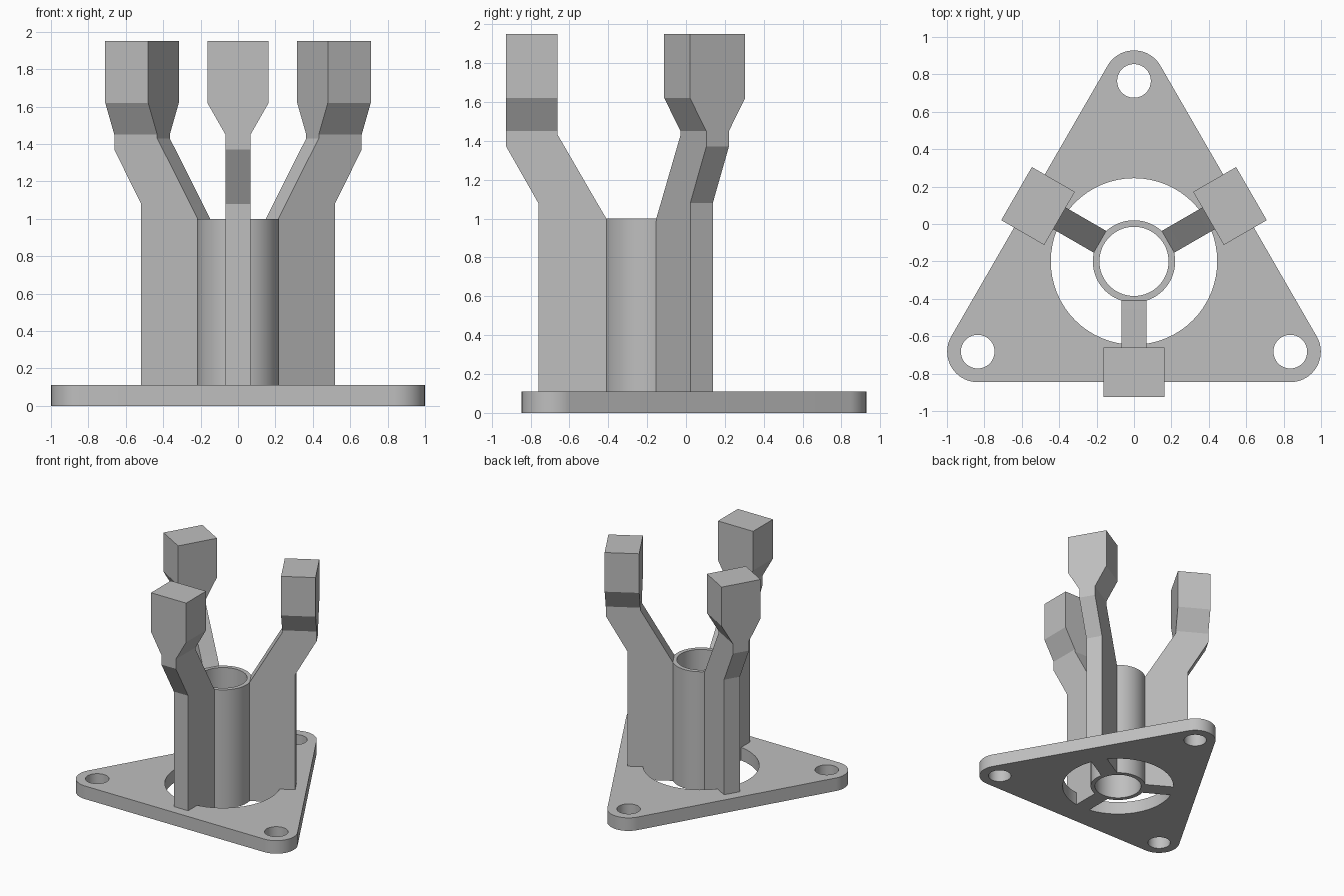
import bpy, bmesh
from math import sin, cos, pi, radians
from mathutils import Matrix, Vector

cube = bpy.data.objects.get("Cube")
if cube:
    bpy.data.objects.remove(cube, do_unlink=True)

CENTRE = Vector((0, -0.2, 0))   # axis of the tube and the three-fold symmetry
BASE_H = 0.11

grey = bpy.data.materials.new("plain grey")
grey.use_nodes = True
colour = (0.52, 0.52, 0.52, 1)
grey.diffuse_color = colour
grey.node_tree.nodes["Principled BSDF"].inputs["Base Color"].default_value = colour


def make_object(name, bm, angle=0.0):
    """Turn a bmesh into an object, rotated about the central axis."""
    bmesh.ops.recalc_face_normals(bm, faces=bm.faces)
    bm.transform(Matrix.Translation(CENTRE) @ Matrix.Rotation(angle, 4, "Z"))
    mesh = bpy.data.meshes.new(name)
    bm.to_mesh(mesh)
    bm.free()
    mesh.materials.append(grey)
    obj = bpy.data.objects.new(name, mesh)
    bpy.context.collection.objects.link(obj)
    return obj


def activate(obj):
    bpy.ops.object.select_all(action="DESELECT")
    obj.select_set(True)
    bpy.context.view_layer.objects.active = obj


def prism(points, z0, z1):
    """Extrude a flat outline between two heights."""
    bm = bmesh.new()
    face = bm.faces.new([bm.verts.new((x, y, z0)) for x, y in points])
    top = bmesh.ops.extrude_face_region(bm, geom=[face])["geom"]
    verts = [v for v in top if isinstance(v, bmesh.types.BMVert)]
    bmesh.ops.translate(bm, verts=verts, vec=(0, 0, z1 - z0))
    return bm


def circle(x, y, radius, start=0.0, sweep=2 * pi, steps=64, closed=True):
    count = steps if closed else steps + 1
    return [(x + radius * cos(start + sweep * i / steps),
             y + radius * sin(start + sweep * i / steps)) for i in range(count)]


# Base plate: rounded triangle with a big central hole and three bolt holes
corners = [(0.965 * cos(a), 0.965 * sin(a), a) for a in map(radians, (90, 210, 330))]
outline = []
for x, y, a in corners:
    outline += circle(x, y, 0.163, a - pi / 3, 2 * pi / 3, 24, False)
base = make_object("base_plate", prism(outline, 0, BASE_H))

holes = [(0, 0, 0.445)] + [(x, y, 0.09) for x, y, a in corners]
for x, y, radius in holes:
    cutter = make_object("hole_cutter", prism(circle(x, y, radius), -0.1, BASE_H + 0.1))
    cutter.hide_render = True
    activate(base)
    mod = base.modifiers.new("hole", "BOOLEAN")
    mod.operation = "DIFFERENCE"
    mod.solver = "EXACT"
    mod.object = cutter
    bpy.ops.object.modifier_apply(modifier=mod.name)
    bpy.data.objects.remove(cutter, do_unlink=True)

# Central tube: wall section spun around the axis
bm = bmesh.new()
section = [bm.verts.new((r, 0, z)) for r, z in ((0.185, 0), (0.22, 0), (0.22, 1), (0.185, 1))]
edges = [bm.edges.new((section[i], section[(i + 1) % 4])) for i in range(4)]
bmesh.ops.spin(bm, geom=section + edges, cent=(0, 0, 0), axis=(0, 0, 1),
               angle=2 * pi, steps=64, use_merge=True)
bmesh.ops.remove_doubles(bm, verts=bm.verts, dist=0.0001)
tube = make_object("central_tube", bm)

for obj in (base, tube):
    activate(obj)
    bpy.ops.object.shade_smooth_by_angle(angle=radians(30))

# Arms: stacked sections of (height, inner radius, outer radius, half width)
THIN, WIDE = 0.067, 0.164
ARM = [(0, 0.2, 0.445, THIN), (0.1, 0.2, 0.56, THIN), (1.0, 0.21, 0.56, THIN),
       (1.08, 0.257, 0.56, THIN), (1.37, 0.425, 0.725, THIN), (1.43, 0.46, 0.725, THIN),
       (1.45, 0.46, 0.725, THIN), (1.62, 0.46, 0.725, WIDE), (1.95, 0.46, 0.725, WIDE)]


def make_arm(name, angle):
    bm = bmesh.new()
    rings = [[bm.verts.new(p) for p in ((a, -w, z), (b, -w, z), (b, w, z), (a, w, z))]
             for z, a, b, w in ARM]
    for low, high in zip(rings, rings[1:]):
        for i in range(4):
            j = (i + 1) % 4
            bm.faces.new((low[i], low[j], high[j], high[i]))
    bm.faces.new(rings[0])
    bm.faces.new(rings[-1])
    make_object(name, bm, angle)


for name, degrees in (("front_arm", -90), ("left_arm", 30), ("right_arm", 150)):
    make_arm(name, radians(degrees))
